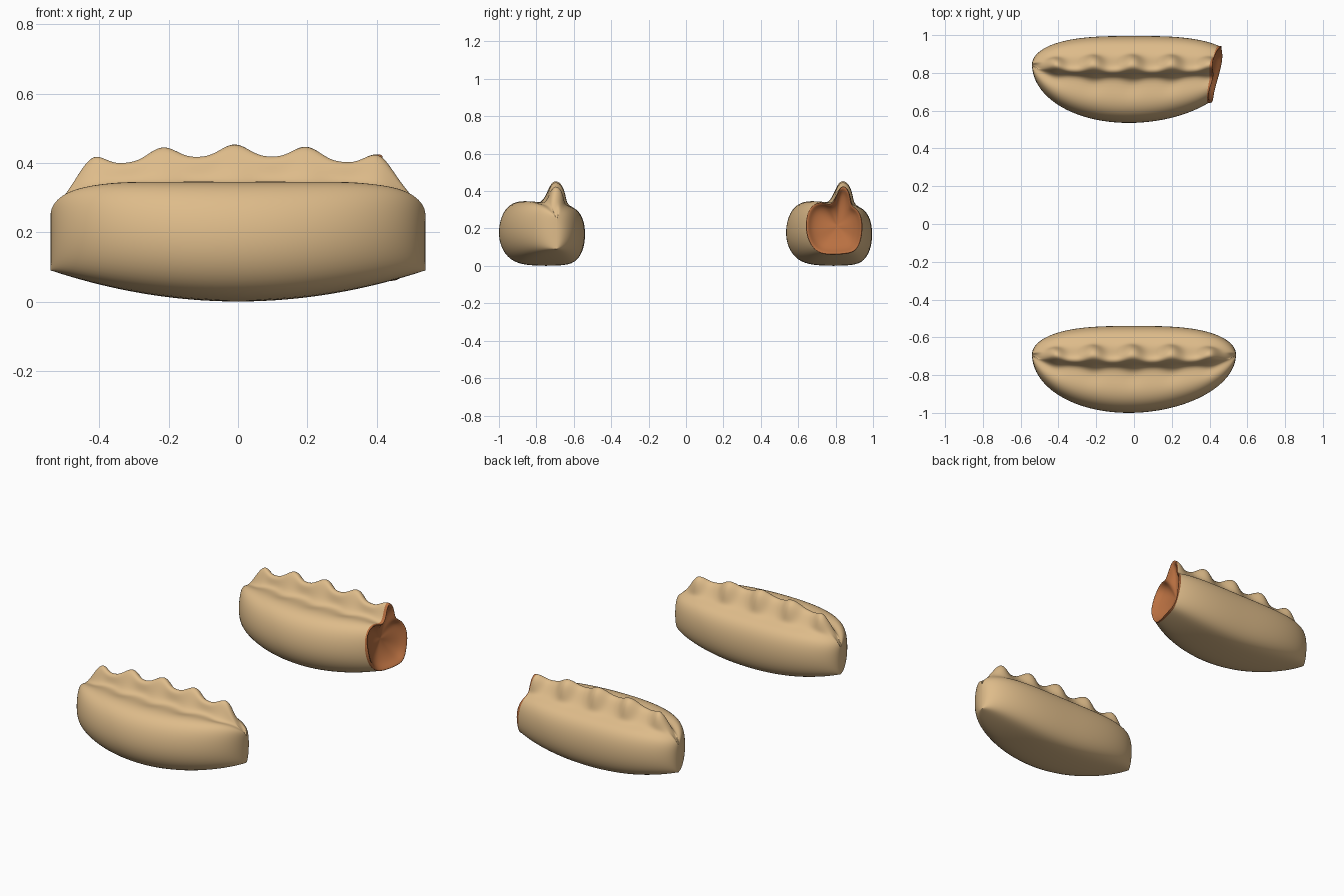
import bpy
import bmesh
import math

cube = bpy.data.objects.get("Cube")
if cube:
    bpy.data.objects.remove(cube, do_unlink=True)

HALF = 0.54      # half length
SEAM_Y = -0.69   # line of the pinched seam
STATIONS = 72


def material(name, color):
    mat = bpy.data.materials.new(name)
    mat.use_nodes = True
    mat.diffuse_color = color
    bsdf = mat.node_tree.nodes["Principled BSDF"]
    bsdf.inputs["Base Color"].default_value = color
    bsdf.inputs["Roughness"].default_value = 0.6
    return mat


dough = material("dough tan", (0.73, 0.50, 0.254, 1))
filling = material("filling brown", (0.485, 0.162, 0.053, 1))

# Lower body outline: side fraction, height fraction
FRONT = [(-0.45, 0), (-0.75, 0.05), (-0.94, 0.22), (-1.02, 0.47),
         (-0.97, 0.76), (-0.82, 0.95), (-0.57, 1.01)]
BACK = [(0.72, 0.87), (0.95, 0.72), (1.03, 0.48), (0.94, 0.22),
        (0.65, 0.04), (0.15, 0)]


def section(x):
    """Closed outline (y, z) of the dumpling at x."""
    t = max(-1, min(1, x / HALF))
    a = abs(t)
    front = 0.31 * math.sqrt(1 - a ** 2) * (1 - 0.05 * t)
    grow = math.sqrt(1 - a ** 3)
    back = 0.15 * grow
    low = 0.09 * a ** 2
    top = 0.25 + 0.10 * math.sqrt(1 - a ** 6)
    # Pleats: narrow peaks along the crest
    wave = (0.5 + 0.5 * math.cos(math.tau * (x + 0.01) / 0.207)) ** 1.5
    crest = 0.42 - 0.19 * x * x + 0.037 * wave
    drop = max(0, (abs(x) - 0.4) / 0.14) ** 1.7
    crest += (0.25 - crest) * min(1, drop)
    rise = crest - top
    ridge = [(-0.075 - 0.015 * wave, top - (0.02 + 0.008 * wave) * grow),
             (-0.055, top + 0.35 * rise),
             (-0.05 + 0.02 * wave, top + 0.9 * rise),
             (-0.025 + 0.025 * wave, crest + 0.005 * grow),
             (0.0 + 0.035 * wave, top + 0.75 * rise),
             (0.025 + 0.025 * wave, top + 0.15 * rise),
             (0.055, top - 0.025 * grow)]
    pts = [(front * s, low + h * (top - low)) for s, h in FRONT]
    pts += [(y * grow, z) for y, z in ridge]
    pts += [(back * s, low + h * (top - low)) for s, h in BACK]
    return [(SEAM_Y + y, z) for y, z in pts]


def bite_end(y, z):
    """Length of the bitten dumpling, slanting back and down."""
    return 0.37 + 0.17 * (y - SEAM_Y + 0.2) + 0.05 * (1 - z / 0.4)


def loft(name, rings, mat, cap=False):
    bm = bmesh.new()
    loops = [[bm.verts.new(p) for p in ring] for ring in rings]
    n = len(loops[0])
    for a, b in zip(loops, loops[1:]):
        for i in range(n):
            j = (i + 1) % n
            bm.faces.new((a[i], a[j], b[j], b[i]))
    if cap:
        bm.faces.new(loops[-1])
    bmesh.ops.recalc_face_normals(bm, faces=bm.faces)
    # Make the surface face outwards
    bm.faces.ensure_lookup_table()
    if cap:
        flip = bm.faces[-1].normal.x < 0
    else:
        flip = min(bm.faces, key=lambda f: f.calc_center_median().z).normal.z > 0
    if flip:
        bmesh.ops.reverse_faces(bm, faces=bm.faces)
    for f in bm.faces:
        f.smooth = True
    mesh = bpy.data.meshes.new(name)
    bm.to_mesh(mesh)
    bm.free()
    mesh.materials.append(mat)
    obj = bpy.data.objects.new(name, mesh)
    bpy.context.collection.objects.link(obj)
    sub = obj.modifiers.new("smooth", 'SUBSURF')
    sub.levels = sub.render_levels = 2
    return obj


def body_rings(bitten):
    rings = []
    count = len(section(0))
    for k in range(STATIONS + 1):
        u = 0.5 - 0.5 * math.cos(math.pi * k / STATIONS)
        ring = []
        for i in range(count):
            end = HALF
            if bitten:
                end = bite_end(*section(0.4)[i])
            x = -HALF + u * (HALF + end)
            ring.append((x, *section(x)[i]))
        rings.append(ring)
    return rings


# Whole dumpling
loft("whole_dumpling", body_rings(False), dough)

# Bitten dumpling
rings = body_rings(True)
bitten = loft("bitten_dumpling", rings, dough)

# Hollow, wavy filling with a raised lip on the bitten end
rim = rings[-1]
cx, cy, cz = (sum(p[i] for p in rim) / len(rim) for i in range(3))
cz -= 0.04
cap_rings = []
for scale, push in [(1, 0), (1, 0.014), (0.93, 0.012), (0.82, -0.012),
                    (0.6, -0.03), (0.35, -0.04), (0.12, -0.043)]:
    ring = []
    for x, y, z in rim:
        angle = math.atan2(z - cz, y - cy)
        ripple = 0.008 * math.sin(4 * angle + 1) * scale if push else 0
        ring.append((cx + (x - cx) * scale + push + ripple,
                     cy + (y - cy) * scale, cz + (z - cz) * scale))
    cap_rings.append(ring)
bite = loft("bite_filling", cap_rings, filling, cap=True)

for obj in (bitten, bite):
    obj.location.y = 1.535
